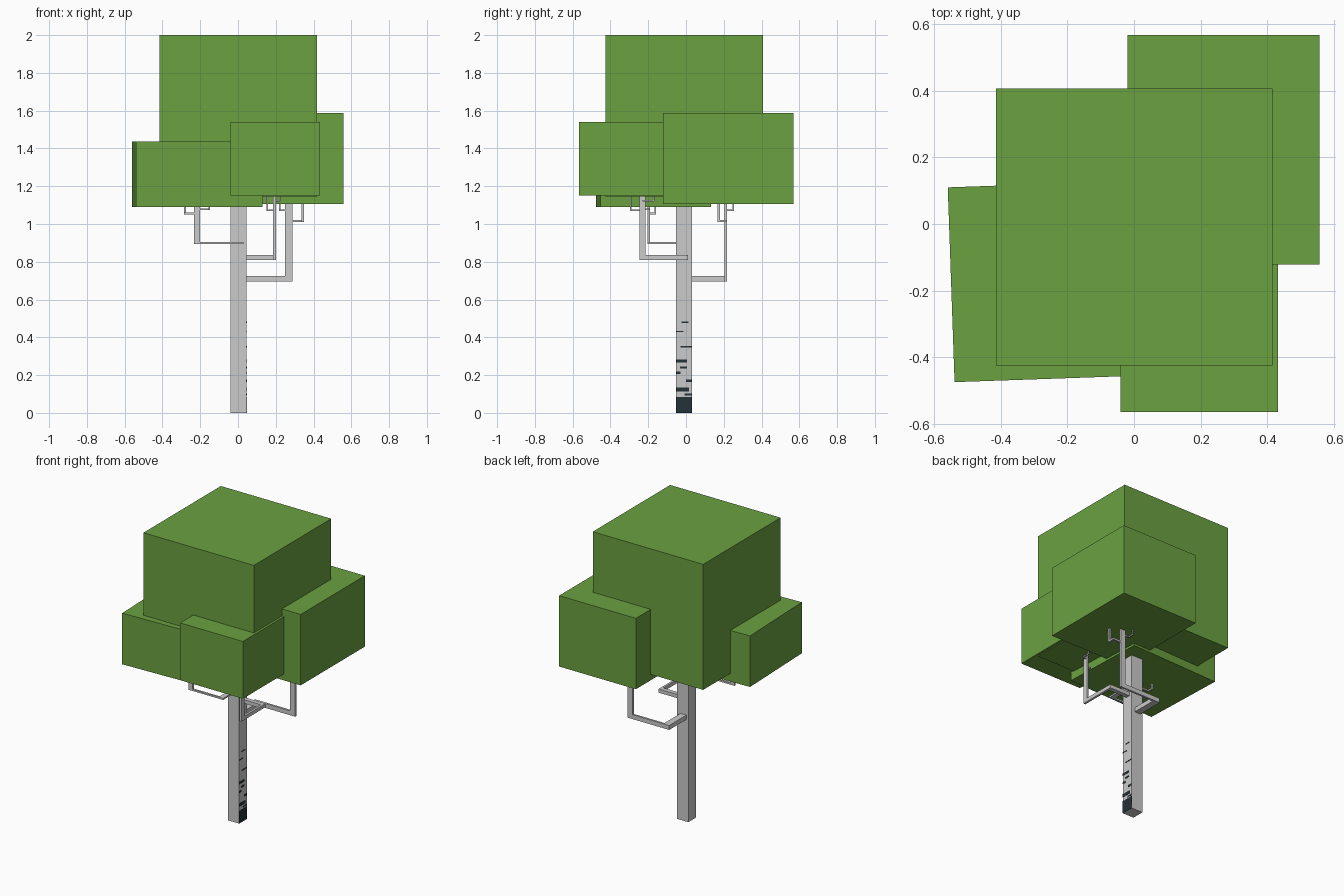
import bpy, bmesh, math
from mathutils import Matrix


def material(name, color):
    m = bpy.data.materials.new(name)
    m.diffuse_color = color
    return m


LEAF = material("leaf_green", (0.147, 0.356, 0.053, 1))
DARK = material("bark_mark_dark", (0.017, 0.032, 0.038, 1))


def boxes(name, spans, mat=None, turn=0.0):
    """One object from boxes given as (x0, x1, y0, y1, z0, z1)."""
    bm = bmesh.new()
    for x0, x1, y0, y1, z0, z1 in spans:
        place = (Matrix.Translation(((x0 + x1) / 2, (y0 + y1) / 2, (z0 + z1) / 2))
                 @ Matrix.Rotation(turn, 4, 'Z')
                 @ Matrix.Diagonal((x1 - x0, y1 - y0, z1 - z0, 1)))
        bmesh.ops.create_cube(bm, size=1, matrix=place)
    me = bpy.data.meshes.new(name)
    bm.to_mesh(me)
    bm.free()
    ob = bpy.data.objects.new(name, me)
    bpy.context.collection.objects.link(ob)
    if mat:
        me.materials.append(mat)
    return ob


# Foliage blocks
boxes("crown", [(-0.415, 0.417, -0.425, 0.408, 1.145, 2.0)], LEAF)
boxes("front_foliage", [(-0.04, 0.433, -0.566, -0.09, 1.15, 1.54)], LEAF)
boxes("back_right_foliage", [(-0.02, 0.558, -0.122, 0.568, 1.105, 1.588)], LEAF)
boxes("left_foliage", [(-0.55, 0.12, -0.464, 0.122, 1.09, 1.438)], LEAF,
      math.radians(2))

# Trunk
boxes("trunk", [(-0.04, 0.045, -0.053, 0.032, 0, 1.25)])

# Dark bark marks on the right face: (y0, y1, z0, z1)
marks = [(-0.053, 0.032, 0, 0.085), (-0.008, 0.032, 0.093, 0.103),
         (-0.053, 0.015, 0.113, 0.135), (0.0, 0.032, 0.163, 0.177),
         (-0.053, -0.03, 0.207, 0.22), (-0.032, 0.005, 0.234, 0.246),
         (-0.053, 0.005, 0.266, 0.282), (-0.028, 0.032, 0.347, 0.354),
         (-0.053, -0.014, 0.427, 0.434), (-0.025, 0.012, 0.477, 0.484)]
boxes("bark_marks", [(0.044, 0.0465, *m) for m in marks], DARK)

# Branches: arm out of the trunk, side arm, upright
boxes("right_back_branch", [(-0.025, 0.02, 0.02, 0.217, 0.695, 0.725),
                            (0.02, 0.288, 0.203, 0.217, 0.695, 0.725),
                            (0.25, 0.288, 0.203, 0.217, 0.725, 1.14)])
boxes("right_front_branch", [(0.04, 0.2, -0.02, 0.01, 0.81, 0.835),
                             (0.185, 0.2, -0.247, -0.02, 0.81, 0.835),
                             (0.185, 0.2, -0.247, -0.215, 0.835, 1.18)])
boxes("left_branch", [(-0.005, 0.03, -0.203, -0.04, 0.895, 0.906),
                      (-0.232, -0.005, -0.203, -0.19, 0.895, 0.906),
                      (-0.232, -0.2, -0.203, -0.19, 0.906, 1.13)])


def twig(name, base, tip, z, top, w):
    """Small L-shaped twig from an upright, then straight up."""
    (bx, by), (tx, ty), h = base, tip, w / 2
    boxes(name, [
        (min(bx, tx) - h, max(bx, tx) + h, by - h, by + h, z, z + w),
        (tx - h, tx + h, min(by, ty) - h, max(by, ty) + h, z, z + w),
        (tx - h, tx + h, ty - h, ty + h, z, top)])


# Twigs, two on each branch
twig("right_back_twig_low", (0.27, 0.21), (0.343, 0.174), 1.01, 1.13, 0.012)
twig("right_back_twig_high", (0.26, 0.21), (0.22, 0.25), 1.07, 1.13, 0.008)
twig("right_front_twig_low", (0.192, -0.235), (0.155, -0.293), 1.07, 1.17, 0.008)
twig("right_front_twig_high", (0.192, -0.225), (0.222, -0.172), 1.118, 1.17, 0.008)
twig("left_twig_low", (-0.216, -0.197), (-0.28, -0.163), 1.05, 1.12, 0.01)
twig("left_twig_high", (-0.216, -0.197), (-0.152, -0.225), 1.075, 1.12, 0.008)
